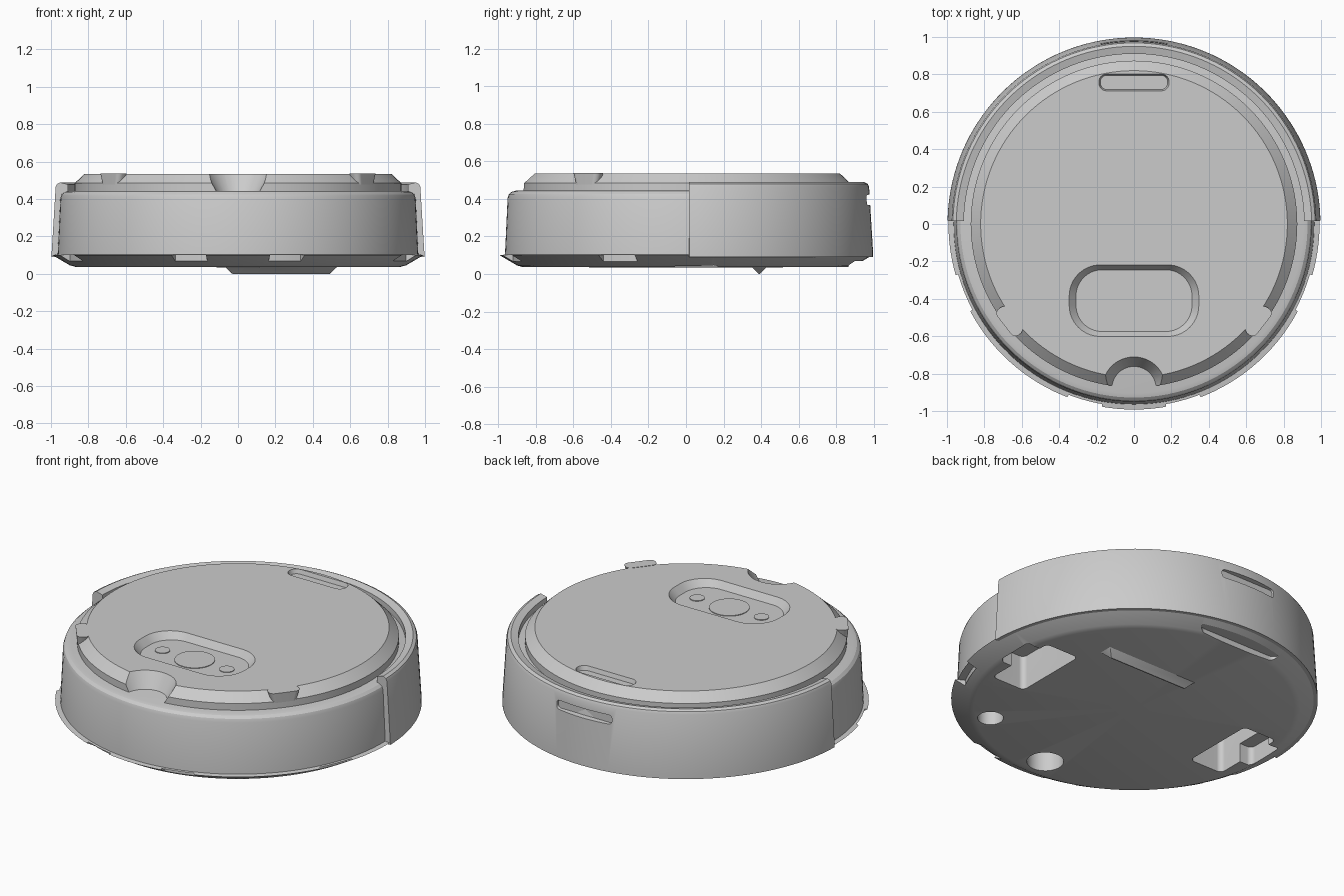
import bpy, bmesh
from math import sin, cos, pi, radians
from mathutils import Matrix

if "Cube" in bpy.data.objects:
    bpy.data.objects.remove(bpy.data.objects["Cube"])

GREY = (0.6, 0.6, 0.6, 1)
grey = bpy.data.materials.new("matte_grey")
grey.use_nodes = True
grey.diffuse_color = GREY
grey.node_tree.nodes["Principled BSDF"].inputs["Base Color"].default_value = GREY


def finish(name, bm):
    bmesh.ops.remove_doubles(bm, verts=bm.verts, dist=0.0002)
    bmesh.ops.recalc_face_normals(bm, faces=bm.faces)
    mesh = bpy.data.meshes.new(name)
    bm.to_mesh(mesh)
    bm.free()
    mesh.materials.append(grey)
    obj = bpy.data.objects.new(name, mesh)
    bpy.context.collection.objects.link(obj)
    return obj


def lathe(name, profile, start=0, end=360, steps=128):
    """Turn a (radius, height) profile about z; arcs get closed ends."""
    bm = bmesh.new()
    rings = []
    for i in range(steps + 1):
        a = radians(start + (end - start) * i / steps)
        rings.append([bm.verts.new((r * cos(a), r * sin(a), z)) for r, z in profile])
    n = len(profile)
    full = end - start == 360
    for a, b in zip(rings, rings[1:]):
        for j in range(n - 1 if full else n):
            k = (j + 1) % n
            bm.faces.new((a[j], b[j], b[k], a[k]))
    if not full:
        bm.faces.new(rings[0])
        bm.faces.new(rings[-1])
    return finish(name, bm)


def prism(name, place, low, high, z0, z1, steps=14):
    """Loft two rounded rectangles, each (half width, half depth, corner radius)."""
    bm = bmesh.new()
    loops = []
    for (w, d, r), z in ((low, z0), (high, z1)):
        loop = []
        for q, (sx, sy) in enumerate(((1, 1), (-1, 1), (-1, -1), (1, -1))):
            for i in range(steps + 1):
                a = (q + i / steps) * pi / 2
                loop.append(bm.verts.new((sx * (w - r) + r * cos(a), sy * (d - r) + r * sin(a), z)))
        loops.append(loop)
    a, b = loops
    for i in range(len(a)):
        j = (i + 1) % len(a)
        bm.faces.new((a[i], a[j], b[j], b[i]))
    bm.faces.new(a)
    bm.faces.new(b)
    bm.transform(place)
    return finish(name, bm)


def at(x, y, z=0):
    return Matrix.Translation((x, y, z))


def disc(r):
    return (r, r, r * 0.999)


def carve(obj, cutters):
    bpy.context.view_layer.objects.active = obj
    for c in cutters:
        mod = obj.modifiers.new("cut", "BOOLEAN")
        mod.operation = "DIFFERENCE"
        mod.solver = "EXACT"
        mod.object = c
        bpy.ops.object.modifier_apply(modifier=mod.name)
        bpy.data.objects.remove(c)


# Main body with chamfered underside and rounded bumper shoulder
body = lathe("body", [(0, 0.035), (0.87, 0.037), (0.9, 0.046), (0.992, 0.1), (0.964, 0.104),
                      (0.95, 0.405), (0.943, 0.425), (0.928, 0.438), (0.905, 0.444), (0, 0.444)])
cuts = []
# Sensor gaps in the lower front rim
rim = [(0.935, 0.068), (1.1, 0.068), (1.1, 0.102), (0.935, 0.102)]
for side in (-1, 1):
    for near, far in ((10, 21), (62, 74)):
        a, b = sorted((-90 + side * near, -90 + side * far))
        cuts.append(lathe("rim_gap", rim, a, b, 8))
    # Wheel wells
    well = (0.11, 0.23, 0.03)
    cuts.append(prism("wheel_well", at(side * 0.7, 0), well, well, -0.1, 0.24))
    step = (0.07, 0.12, 0.03)
    cuts.append(prism("well_step", at(side * 0.82, 0.05), step, step, -0.1, 0.15))
# Caster hole, side brush hole and rear dock recess
cuts.append(prism("caster_hole", at(0, -0.75), disc(0.1), disc(0.1), -0.1, 0.16))
cuts.append(prism("brush_hole", at(0.53, -0.58), disc(0.07), disc(0.07), -0.1, 0.12))
dock = (0.27, 0.045, 0.044)
cuts.append(prism("dock_recess", at(0, 0.91), dock, dock, -0.1, 0.07))
carve(body, cuts)

# Rear shell wrapping the back half, with an exhaust slot
shell = lathe("rear_shell", [(0.91, 0.09), (0.997, 0.09), (0.996, 0.12), (0.975, 0.465),
                             (0.968, 0.48), (0.95, 0.489), (0.91, 0.478)], 1, 179, 72)
upright = at(0, 0.95, 0.395) @ Matrix.Rotation(radians(-90), 4, "X")
slot = (0.2, 0.035, 0.02)
carve(shell, [prism("exhaust_slot", upright, (0.18, 0.025, 0.02), slot, 0, 0.1)])

# Raised lid with front scoop, control recess and rear grip
lid = lathe("lid", [(0, 0.43), (0.873, 0.43), (0.873, 0.485), (0.82, 0.535), (0, 0.535)])
carve(lid, [
    prism("front_scoop", at(0, -0.88), disc(0.105), disc(0.175), 0.42, 0.545),
    prism("control_recess", at(0, -0.41), (0.31, 0.165, 0.14), (0.352, 0.195, 0.17), 0.495, 0.541),
    prism("rear_grip", at(0, 0.757), (0.18, 0.038, 0.036), (0.19, 0.047, 0.045), 0.51, 0.54),
])

# Control buttons
buttons = [("main_button", 0, 0.11), ("left_button", 0.213, 0.041), ("right_button", -0.213, 0.041)]
parts = [body, shell, lid]
for name, x, r in buttons:
    parts.append(prism(name, at(x, -0.41), disc(r), disc(r), 0.49, 0.499))

# Sensor pods on the lid edge
for name, angle in (("left_pod", -38), ("right_pod", -142)):
    turn = Matrix.Rotation(radians(angle + 90), 4, "Z") @ at(0, -0.845)
    parts.append(prism(name, turn, (0.07, 0.03, 0.025), (0.088, 0.035, 0.03), 0.478, 0.537))

# Wedge-shaped ridge under the base
parts.append(prism("under_ridge", at(0.23, 0.39), (0.26, 0.003, 0.002), (0.3, 0.04, 0.002), 0, 0.037, 2))

for obj in parts:
    bpy.ops.object.select_all(action="DESELECT")
    obj.select_set(True)
    bpy.context.view_layer.objects.active = obj
    bpy.ops.object.shade_smooth_by_angle(angle=radians(25))
